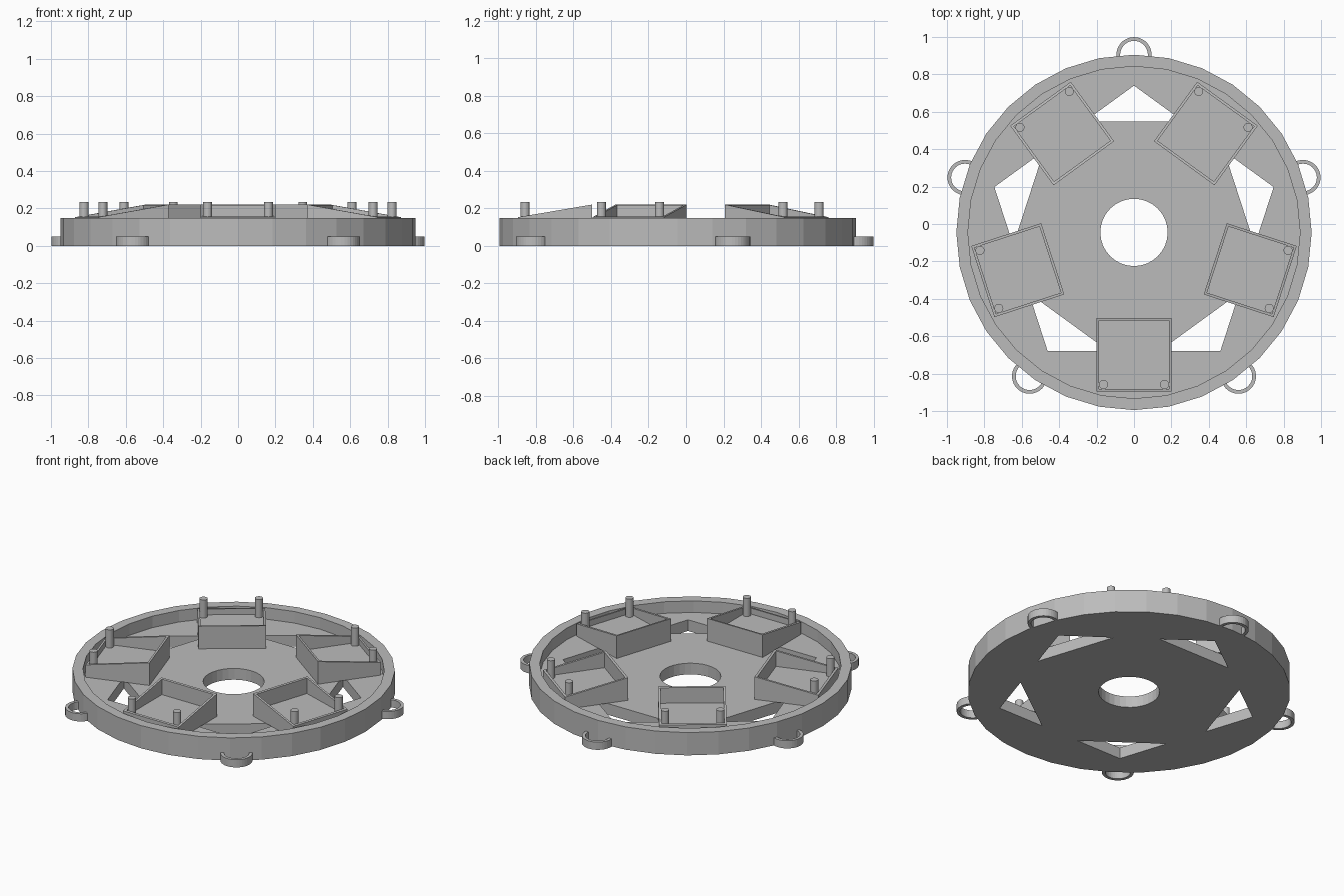
import bpy, bmesh
from math import radians, cos, sin
from mathutils import Matrix, Vector

if "Cube" in bpy.data.objects:
    bpy.data.objects.remove(bpy.data.objects["Cube"], do_unlink=True)

grey = bpy.data.materials.new("plain_grey")
grey.use_nodes = True
grey.diffuse_color = (0.5, 0.5, 0.5, 1)
grey.node_tree.nodes["Principled BSDF"].inputs["Base Color"].default_value = (0.5, 0.5, 0.5, 1)

CENTRE = Matrix.Translation((0, -0.045, 0))
RADIUS, RIM_IN = 0.95, 0.888
FLOOR_Z, RIM_Z = 0.073, 0.148


def arc(r, a0=0, a1=360, n=32, x=0, y=0, closed=True):
    """Points along a circle; a closed circle leaves out the repeated end."""
    count = n if closed else n + 1
    angles = [radians(a0 + (a1 - a0) * i / n) for i in range(count)]
    return [(x + r * cos(a), y + r * sin(a)) for a in angles]


def rect(x0, x1, half):
    return [(x0, -half), (x1, -half), (x1, half), (x0, half)]


def plate(name, loops, z0, z1, turn=0, top=None):
    """Extrude an outline with holes; 'top' optionally gives the upper height by x."""
    bm = bmesh.new()
    edges = []
    for loop in loops:
        vs = [bm.verts.new((x, y, z0)) for x, y in loop]
        edges += [bm.edges.new((vs[i - 1], vs[i])) for i in range(len(vs))]
    bmesh.ops.triangle_fill(bm, use_beauty=True, edges=edges, normal=Vector((0, 0, 1)))
    ext = bmesh.ops.extrude_face_region(bm, geom=bm.faces[:], use_keep_orig=True)
    for v in ext["geom"]:
        if isinstance(v, bmesh.types.BMVert):
            v.co.z = top(v.co.x) if top else z1
    bmesh.ops.recalc_face_normals(bm, faces=bm.faces[:])
    bm.transform(CENTRE @ Matrix.Rotation(radians(turn), 4, "Z"))
    mesh = bpy.data.meshes.new(name)
    bm.to_mesh(mesh)
    bm.free()
    mesh.materials.append(grey)
    obj = bpy.data.objects.new(name, mesh)
    bpy.context.collection.objects.link(obj)
    return obj


# Base disc with a central hole and five triangular windows
APEX, BASE, HALF = 0.785, 0.593, 0.264
windows = []
for k in range(5):
    a = radians(18 + 72 * k)
    windows.append([(x * cos(a) - y * sin(a), x * sin(a) + y * cos(a))
                    for x, y in ((APEX, 0), (BASE, HALF), (BASE, -HALF))])
plate("base_disc", [arc(RADIUS), arc(0.18)] + windows, 0, FLOOR_Z)

# Raised outer rim
plate("rim", [arc(RADIUS), arc(RIM_IN)], FLOOR_Z, RIM_Z)

# Sloped trays, each with two pegs at its outer corners
IN, OUT, SIDE, WALL = 0.457, 0.85, 0.2, 0.014


def slope(x):
    return 0.22 - (x - IN) / (OUT - IN) * 0.067


for k in range(5):
    turn = -90 + 72 * k
    inner = rect(IN + WALL, OUT - WALL, SIDE - WALL)
    plate(f"tray_walls_{k + 1}", [rect(IN, OUT, SIDE), inner], FLOOR_Z, 0, turn, slope)
    plate(f"tray_floor_{k + 1}", [inner], FLOOR_Z, 0.117, turn)
    for side, s in (("left", 1), ("right", -1)):
        plate(f"peg_{side}_{k + 1}", [arc(0.024, x=0.813, y=s * 0.163, n=24)],
              0.117, 0.235, turn)

# Half-round loops around the outside edge
for k in range(5):
    outline = (arc(0.094, -100, 100, 20, x=RADIUS, closed=False)
               + arc(0.074, 100, -100, 20, x=RADIUS, closed=False))
    plate(f"edge_loop_{k + 1}", [outline], 0, 0.05, 18 + 72 * k)
